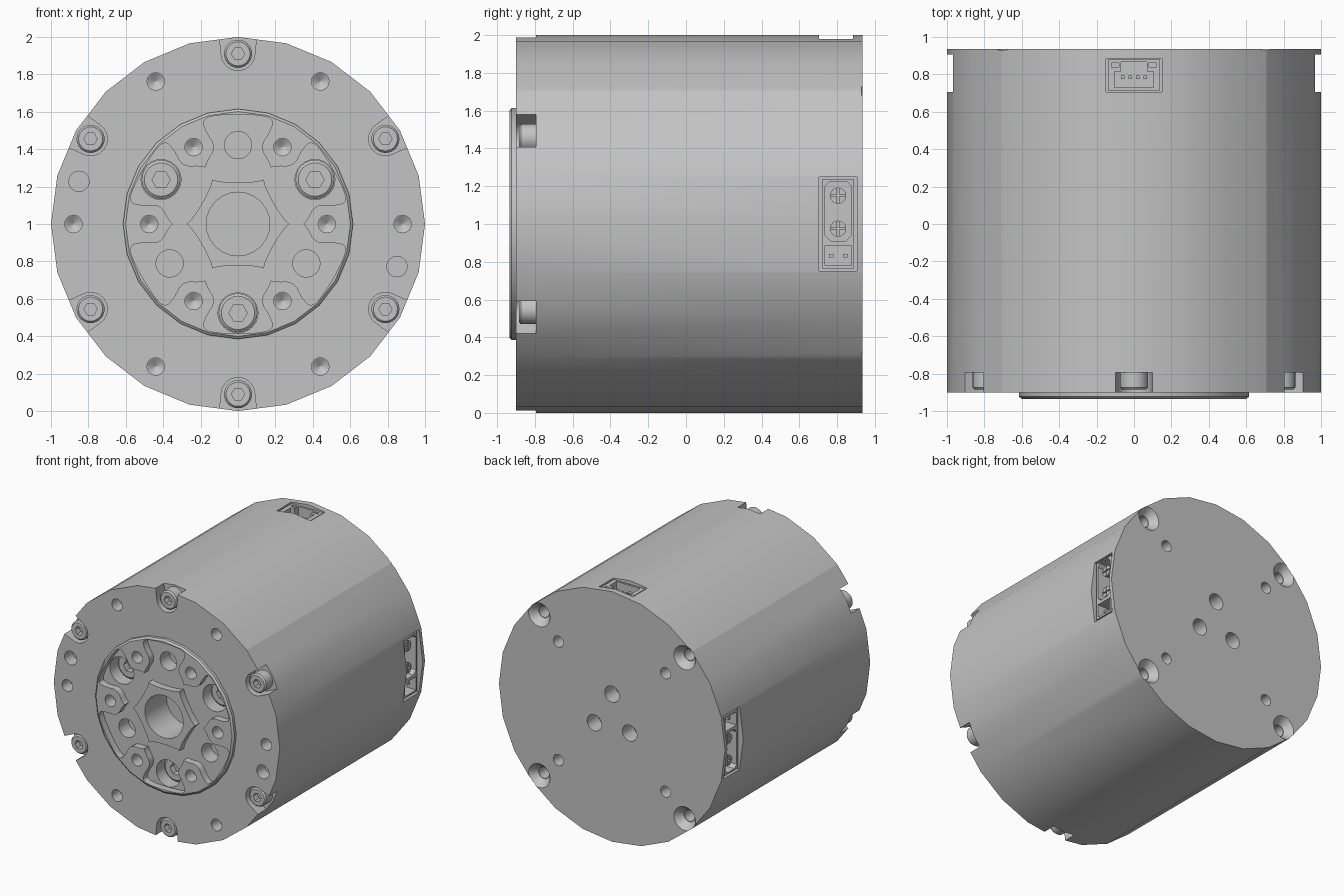
import bpy, bmesh
from math import sin, cos, pi, radians
from mathutils import Matrix, Vector

cube = bpy.data.objects.get("Cube")
if cube:
    bpy.data.objects.remove(cube, do_unlink=True)

grey = bpy.data.materials.new("machined_grey")
grey.use_nodes = True
grey.diffuse_color = (0.55, 0.55, 0.55, 1)
grey.node_tree.nodes["Principled BSDF"].inputs["Base Color"].default_value = (0.55, 0.55, 0.55, 1)

# Frames: profile axes u, v and extrusion axis w, with the origin on the motor axis
LIFT = Matrix.Translation((0, 0, 1))


def frame(u, v, w):
    return LIFT @ Matrix((u, v, w)).transposed().to_4x4()


X, Y, Z = Vector((1, 0, 0)), Vector((0, 1, 0)), Vector((0, 0, 1))
AXIAL = frame(X, Z, Y)
RIGHT = frame(Y, Z, X)
LEFT = frame(Y, -Z, -X)
TOP = frame(X, Y, Z)


def polar(r, deg):
    return r * cos(radians(deg)), r * sin(radians(deg))


def circle(centre, r, n=24):
    return [(centre[0] + r * cos(2 * pi * i / n), centre[1] + r * sin(2 * pi * i / n)) for i in range(n)]


def rect(u0, u1, v0, v1):
    return [(u0, v0), (u1, v0), (u1, v1), (u0, v1)]


def radial(half, deg):
    """Mirror (half width, radius) points and turn them to a spoke angle."""
    pts = half + [(-t, r) for t, r in reversed(half)]
    a = radians(deg)
    return [(r * cos(a) - t * sin(a), r * sin(a) + t * cos(a)) for t, r in pts]


def rounded(pts, rounds=2):
    for _ in range(rounds):
        new = []
        for p, q in zip(pts, pts[1:] + pts[:1]):
            new += [(p[0] * .75 + q[0] * .25, p[1] * .75 + q[1] * .25),
                    (p[0] * .25 + q[0] * .75, p[1] * .25 + q[1] * .75)]
        pts = new
    return pts


def prism(name, pts, w0, w1, m=AXIAL, taper=1.0):
    """Extrude a profile from w0 to w1, scaling the far end by taper."""
    cu = sum(p[0] for p in pts) / len(pts)
    cv = sum(p[1] for p in pts) / len(pts)
    bm = bmesh.new()
    near = [bm.verts.new(m @ Vector((u, v, w0))) for u, v in pts]
    far = [bm.verts.new(m @ Vector((cu + (u - cu) * taper, cv + (v - cv) * taper, w1))) for u, v in pts]
    bm.faces.new(near)
    bm.faces.new(far)
    for i in range(len(pts)):
        j = (i + 1) % len(pts)
        bm.faces.new((near[i], near[j], far[j], far[i]))
    bmesh.ops.recalc_face_normals(bm, faces=bm.faces)
    mesh = bpy.data.meshes.new(name)
    bm.to_mesh(mesh)
    bm.free()
    mesh.materials.append(grey)
    obj = bpy.data.objects.new(name, mesh)
    bpy.context.scene.collection.objects.link(obj)
    return obj


def carve(obj, cutters):
    """Subtract the cutters, bake the result and drop the cutters."""
    for c in cutters:
        mod = obj.modifiers.new("cut", "BOOLEAN")
        mod.operation, mod.solver, mod.object = "DIFFERENCE", "EXACT", c
    bpy.context.view_layer.update()
    deps = bpy.context.evaluated_depsgraph_get()
    mesh = bpy.data.meshes.new_from_object(obj.evaluated_get(deps))
    obj.modifiers.clear()
    obj.data = mesh
    for c in cutters:
        bpy.data.objects.remove(c, do_unlink=True)


def cut(pts, w0, w1, m=AXIAL, taper=1.0):
    return prism("cutter", pts, w0, w1, m, taper)


def cap_screw(name, centre, r, top, bottom):
    head = prism(name, circle(centre, r), top + .012, bottom)
    rim = prism(name + "_rim", circle(centre, r), top + .012, top, taper=.86)
    for part, w0 in ((head, top - .01), (rim, top - .01)):
        carve(part, [cut(circle(centre, r * .47, 6), w0, top + .05)])


FRONT, HUB, BACK = -.9, -.935, .935
spokes = range(30, 390, 60)
between = range(0, 360, 60)

# Main housing: front bore, screw slots and drilled holes
housing = prism("housing", circle((0, 0), 1), FRONT, BACK)
cuts = [cut(circle((0, 0), .6), -1, -.51)]
slot = [(.09 * sin(radians(a)), .91 - .09 * cos(radians(a))) for a in range(10, 91, 20)] + [(.11, 1.1)]
for a in spokes:
    cuts.append(cut(radial(slot, a), -1, -.795))
for a in between:
    cuts.append(cut(circle(polar(.88, a), .047, 16), -.95, -.8))
    cuts.append(cut(circle(polar(.88, a), .047, 16), -.801, -.77, taper=.05))
for a in (165, 345):
    cuts.append(cut(circle(polar(.88, a), .055, 16), -.95, -.8))

# Back face: countersunk, plain and centre holes
for a in (45, 135, 225, 315):
    cuts.append(cut(circle(polar(.91, a), .096), BACK + .001, BACK - .06, taper=.5))
    cuts.append(cut(circle(polar(.91, a), .044, 16), 1, .75))
    cuts.append(cut(circle(polar(.67, a), .045, 16), 1, .8))
for a in (90, 210, 330):
    cuts.append(cut(circle(polar(.18, a), .065, 16), 1, .8))

# Connector openings in the side wall
for m in (RIGHT, LEFT):
    cuts.append(cut(rect(.705, .905, -.25, .25), .8, 1.1, m))
cuts.append(cut(rect(-.15, .15, .705, .885), .8, 1.1, TOP))
carve(housing, cuts)

# Output hub with chamfered front edge
hub = prism("output_hub", circle((0, 0), .615), HUB + .012, -.5)
bm = bmesh.new()
bm.from_mesh(hub.data)
front_face = min(bm.faces, key=lambda f: f.calc_center_median().y)
res = bmesh.ops.extrude_discrete_faces(bm, faces=[front_face])
bm.free()
cuts = [cut(circle((0, 0), .17), -1, -.66)]
petal = [(0, .222), (.11, .222), (.175, .26), (.175, .32), (.115, .41), (.175, .5), (.19, .565), (.09, .585)]
for a in spokes:
    # Drop the duplicated centre point before mirroring
    cuts.append(cut(rounded(radial(petal[1:], a)), -1, HUB + .055))
for a in between:
    cuts.append(cut(circle(polar(.475, a), .047, 16), -1, -.84))
    cuts.append(cut(circle(polar(.475, a), .047, 16), -.841, -.81, taper=.05))
for a in (90, 210, 330):
    cuts.append(cut(circle(polar(.422, a), .073), -1, -.76))
for a in (30, 150, 270):
    cuts.append(cut(circle(polar(.475, a), .107), -1, -.7))
bpy.data.objects.remove(hub, do_unlink=True)
hub = prism("output_hub", circle((0, 0), .615), -.5, HUB + .012)
# Push out the front cap into the chamfer
bm = bmesh.new()
bm.from_mesh(hub.data)
cap = min(bm.faces, key=lambda f: f.calc_center_median().y)
bmesh.ops.inset_region(bm, faces=[cap], thickness=.014)
bmesh.ops.translate(bm, verts=cap.verts, vec=(0, -.012, 0))
bm.to_mesh(hub.data)
bm.free()
carve(hub, cuts)

# Socket screws
for a in spokes:
    cap_screw("housing_screw", polar(.91, a), .075, -.885, -.79)
for a in (30, 150, 270):
    cap_screw("hub_screw", polar(.475, a), .104, -.79, -.69)

# Side power connectors: two round contacts above two signal pins
for side, m in (("left", RIGHT), ("right", LEFT)):
    shell = prism(side + "_power_connector", rect(.72, .89, -.235, .235), .79, .962, m)
    big = [(.735, -.06), (.765, -.09), (.845, -.09), (.875, -.06),
           (.875, .2), (.85, .225), (.76, .225), (.735, .2)]
    carve(shell, [cut(big, .83, 1, m), cut(rect(.735, .875, -.22, -.115), .83, 1, m)])
    for v in (-.025, .15):
        pin = prism(side + "_power_contact", circle((.805, v), .043, 16), .82, .94, m)
        carve(pin, [cut(rect(.8, .81, v - .06, v + .06), .9, 1, m),
                    cut(rect(.75, .86, v - .005, v + .005), .9, 1, m)])
    for u in (.768, .842):
        prism(side + "_signal_pin", rect(u - .012, u + .012, -.178, -.158), .82, .92, m)

# Top signal connector
shell = prism("top_signal_connector", rect(-.14, .14, .715, .88), .79, .975, TOP)
cavity = [(-.105, .73), (.105, .73), (.105, .815), (.07, .815), (.07, .865), (-.07, .865), (-.07, .815), (-.105, .815)]
carve(shell, [cut(cavity, .83, 1.1, TOP)] +
      [cut(rect(u - .02, u + .02, .84, .86), .9, 1.1, TOP) for u in (-.1, .1)])
for i in range(4):
    u = -.06 + i * .04
    prism("top_signal_pin", rect(u - .009, u + .009, .775, .795), .82, .94, TOP)

# Smooth round walls, sharp machined edges
bpy.ops.object.select_all(action="DESELECT")
for obj in bpy.context.scene.collection.objects:
    if obj.type == "MESH" and grey.name in obj.data.materials:
        obj.select_set(True)
        bpy.context.view_layer.objects.active = obj
bpy.ops.object.shade_smooth_by_angle(angle=radians(30))
